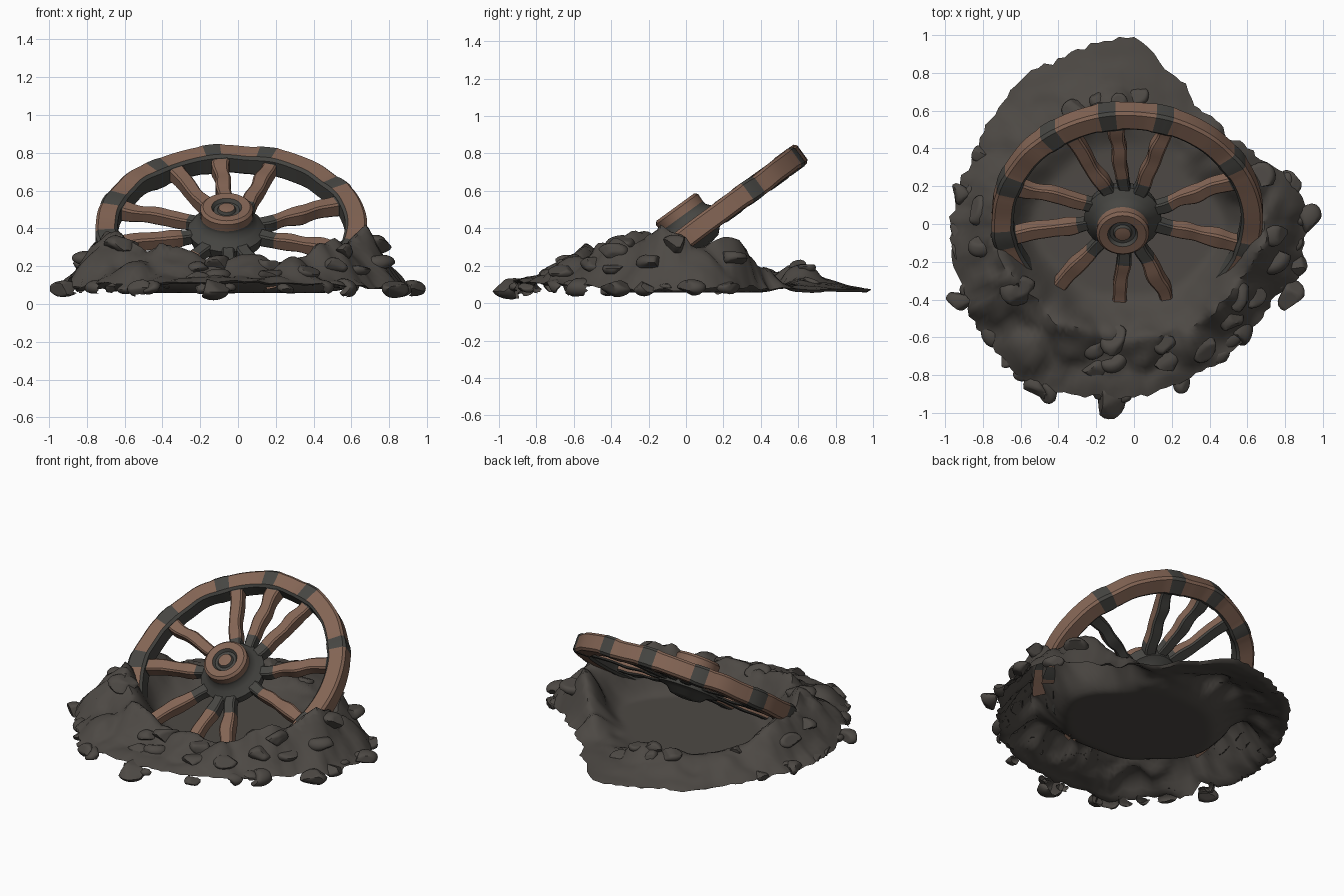
import bpy, bmesh, random
from math import sin, cos, pi, radians, floor, atan2, degrees, hypot
from mathutils import Vector, Matrix, noise

random.seed(4)
if "Cube" in bpy.data.objects:
    bpy.data.objects.remove(bpy.data.objects["Cube"])


def material(name, colour):
    m = bpy.data.materials.new(name)
    m.use_nodes = True
    m.diffuse_color = (*colour, 1)
    bsdf = next(n for n in m.node_tree.nodes if n.type == 'BSDF_PRINCIPLED')
    bsdf.inputs["Base Color"].default_value = (*colour, 1)
    bsdf.inputs["Roughness"].default_value = 0.9
    return m


WOOD = material("brown wood", (0.23, 0.13, 0.09))
IRON = material("dark iron", (0.062, 0.061, 0.055))
SOIL = material("dark soil", (0.074, 0.066, 0.058))


def finish(bm, name, mats, matrix=Matrix(), rule=None, angle=35):
    bmesh.ops.recalc_face_normals(bm, faces=bm.faces)
    if rule:
        for f in bm.faces:
            f.material_index = rule(f.calc_center_median(), f.normal)
    me = bpy.data.meshes.new(name)
    bm.to_mesh(me)
    bm.free()
    for m in mats:
        me.materials.append(m)
    ob = bpy.data.objects.new(name, me)
    bpy.context.collection.objects.link(ob)
    ob.matrix_world = matrix
    bpy.ops.object.select_all(action='DESELECT')
    ob.select_set(True)
    bpy.context.view_layer.objects.active = ob
    bpy.ops.object.shade_smooth_by_angle(angle=radians(angle))


def loft(bm, rings):
    """Skin a row of equal closed rings and cap both ends."""
    rows = [[bm.verts.new(p) for p in ring] for ring in rings]
    for a, b in zip(rows, rows[1:]):
        for i in range(len(a)):
            j = (i + 1) % len(a)
            bm.faces.new((a[i], a[j], b[j], b[i]))
    bm.faces.new(rows[0])
    bm.faces.new(rows[-1])


# ---------- ground: a hollow shell, a bowl with a raised crest ----------
# outline radius and crest height every 15 degrees, crest radius every 45
EDGE = [.92, .88, .74, .68, .69, .81, .99, .97, .97, .95, .93, .94,
        .97, .98, 1.0, .99, 1.02, .95, .92, .88, .85, .83, .84, .91]
CREST = [.3, .3, .28, .19, .1, .1, .13, .17, .19, .18, .21, .26,
         .31, .34, .35, .28, .25, .23, .22, .23, .23, .27, .32, .35]
CREST_R = [.69, .6, .63, .68, .76, .66, .6, .63]
# rounded lumps: x, y, radius, height
LUMPS = [(-.78, -.38, .14, .08), (-.32, -.6, .14, .06), (.66, -.1, .13, .04),
         (.6, .24, .14, .06), (-.74, .12, .13, .06), (.05, -.66, .12, .05),
         (-.1, .62, .11, .06), (.5, -.44, .13, .05), (-.7, -.26, .11, .05),
         (-.55, -.68, .12, .06), (.3, -.66, .11, .05), (.8, .1, .11, .06)]


def sample(table, a):
    x = a / (2 * pi) * len(table)
    i = floor(x)
    s = x - i
    s = s * s * (3 - 2 * s)
    n = len(table)
    return table[i % n] * (1 - s) + table[(i + 1) % n] * s


def outline(a):
    jag = noise.noise((cos(a) * 7, sin(a) * 7, 5)) + noise.noise((cos(a) * 17, sin(a) * 17, 8))
    return sample(EDGE, a) + 0.03 * jag


def height(r, a):
    edge = outline(a)
    top = sample(CREST, a)
    rc = min(sample(CREST_R, a), edge - 0.07)
    lip = 0.075 + 0.035 * max(0, -sin(a))
    p = Vector((r * cos(a), r * sin(a), 0))
    rough = noise.noise(p * 5) + 0.6 * noise.noise(p * 12)
    if r < rc:
        s = max(0, (r - rc + 0.24) / 0.24)
        s = s * s * (3 - 2 * s)
        z = 0.075 + (top - 0.075) * s + 0.03 * rough * s
    else:
        s = min(1, (r - rc) / (edge - rc))
        z = top + (lip - top) * s ** 0.85
        z = max(0.065, z + 0.22 * (top - 0.04) * rough * (1 - 0.5 * s))
    for x, y, size, up in LUMPS:
        d = hypot(p.x - x, p.y - y) / size
        if d < 1:
            z += up * (1 - d * d) ** 0.7
    return z


def remove_buried(bm, matrix=Matrix()):
    """Delete faces that lie wholly under the soil surface."""
    def sunk(v):
        p = matrix @ v.co
        r, a = hypot(p.x, p.y), atan2(p.y, p.x)
        return r < outline(a) and p.z < height(r, a) - 0.005
    hidden = {v for v in bm.verts if sunk(v)}
    bmesh.ops.delete(bm, geom=[f for f in bm.faces if all(v in hidden for v in f.verts)],
                     context='FACES')


STEPS = 160
angles = [2 * pi * i / STEPS for i in range(STEPS)]


def ground_ring(t, drop):
    ring = []
    for a in angles:
        r = t * outline(a)
        ring.append((r * cos(a), r * sin(a), height(r, a) - drop))
    return ring


bm = bmesh.new()
loft(bm, [ground_ring(j / 36, 0) for j in range(1, 37)]
     + [ground_ring(j / 36, 0.018) for j in range(35, 0, -1)])
finish(bm, "soil_mound", [SOIL], angle=50)


# ---------- wheel, built flat and then tilted ----------
def trim(bm, matrix):
    """Remove what would poke out below the soil."""
    inv = matrix.inverted()
    bmesh.ops.bisect_plane(bm, geom=bm.verts[:] + bm.edges[:] + bm.faces[:],
                           plane_co=inv @ Vector((0, 0, 0.062)),
                           plane_no=inv.to_3x3() @ Vector((0, 0, 1)), clear_inner=True)
    remove_buried(bm, matrix)


def section(w, h):
    """Rectangle with chamfered corners."""
    c = 0.25 * min(w, h)
    return [(w, h - c), (w - c, h), (c - w, h), (-w, h - c),
            (-w, c - h), (c - w, -h), (w - c, -h), (w, c - h)]


TILT = Matrix.Translation((-0.035, 0.04, 0.38)) @ Matrix.Rotation(radians(36), 4, 'X')
SPOKES = [23, 70, 96, 120, 161, 192, 231, 266, 291, 343]
BANDS = [33, 74, 99, 127, 160, 190, 222, 343]


def near_band(c):
    a = degrees(atan2(c[1], c[0]))
    return min(abs((a - b + 180) % 360 - 180) for b in BANDS) < 4.2


# rim: an arc whose buried part is left out
bm = bmesh.new()
rings = []
for i in range(113):
    a = radians(-50 + 280 * i / 112)
    wob = 0.007 * noise.noise((cos(a) * 4, sin(a) * 4, 1))
    band = 0.004 if near_band((cos(a), sin(a))) else 0
    rings.append([((0.66 + x + wob) * cos(a), (0.66 + x + wob) * sin(a), z + wob)
                  for x, z in section(0.058 + band, 0.058 + band)])
loft(bm, rings)
trim(bm, TILT)
finish(bm, "wheel_rim", [WOOD, IRON], TILT, lambda c, n: int(
    n.x * c.x + n.y * c.y < -0.4 * hypot(c.x, c.y) or near_band(c)))

# spokes: knobbly bars, thicker outward, with dark roots and undersides
for k, deg in enumerate(SPOKES):
    bm = bmesh.new()
    rings = []
    for i in range(21):
        r = 0.12 + 0.5 * i / 20
        side = 0.02 * noise.noise((r * 7, k * 3.1, 0))
        size = 0.033 + 0.008 * i / 20 + 0.01 * noise.noise((r * 9, k * 5.3, 2))
        rings.append([(r, x + side, z) for x, z in section(size, size)])
    loft(bm, rings)
    place = TILT @ Matrix.Rotation(radians(deg), 4, 'Z')
    trim(bm, place)
    reach = random.uniform(0.24, 0.31)
    finish(bm, "spoke_%d" % (k + 1), [WOOD, IRON], place,
           lambda c, n: int(c.x < reach or n.z < -0.2 or c.x > 0.59))

# hub: turned profile
bm = bmesh.new()
PROFILE = [(0.05, -0.1), (0.1, -0.09), (0.13, -0.06), (0.19, -0.045), (0.205, 0.02),
           (0.165, 0.055), (0.14, 0.085), (0.138, 0.105), (0.14, 0.15), (0.125, 0.165),
           (0.08, 0.163), (0.068, 0.145), (0.05, 0.145), (0.042, 0.16), (0.02, 0.163)]
loft(bm, [[(r * cos(i * pi / 14), r * sin(i * pi / 14), z) for i in range(28)]
          for r, z in PROFILE])


def hub_rule(c, n):
    r = hypot(c.x, c.y)
    return 0 if c.z > 0.11 and (r > 0.075 or r < 0.042) else 1


finish(bm, "wheel_hub", [WOOD, IRON], Matrix.Translation((-0.025, 0, 0)) @ TILT, hub_rule)


# ---------- rubble: stones chipped by random planes, half sunk ----------
def stone(bm, x, y, z, size):
    new = bmesh.ops.create_icosphere(bm, subdivisions=3, radius=1)["verts"]
    for _ in range(6):
        d = Vector([random.gauss(0, 1) for _ in range(3)]).normalized()
        cut = random.uniform(0.5, 0.75)
        for v in new:
            over = v.co.dot(d) - cut
            if over > 0:
                v.co -= d * over
    turn = Matrix.Rotation(random.uniform(0, 6), 3, 'Z')
    for v in new:
        q = turn @ Vector((v.co.x, v.co.y * 0.8, v.co.z * 0.55))
        v.co = q * size + Vector((x, y, z))


bm = bmesh.new()
# broken outer edge of the front and sides
for i in range(24):
    a = radians(150 + 235 * (i + random.random()) / 24)
    r = outline(a) - random.uniform(0.02, 0.07)
    stone(bm, r * cos(a), r * sin(a), 0.085, random.uniform(0.05, 0.08))
# stones in the slopes
for i in range(16):
    a = radians(random.uniform(150, 390))
    rc = sample(CREST_R, a)
    r = random.uniform(rc, max(rc, outline(a) - 0.1))
    stone(bm, r * cos(a), r * sin(a), height(r, a) - 0.02, random.uniform(0.07, 0.11))
# low stones at the back
for i in range(6):
    a = radians(random.uniform(88, 155))
    r = sample(CREST_R, a) + random.uniform(-0.03, 0.04)
    stone(bm, r * cos(a), r * sin(a), height(r, a) - 0.01, random.uniform(0.05, 0.08))
# pieces jutting past the edge
for x, y, s in [(.92, .03, .085), (.83, -.38, .09), (.25, -.84, .06), (.85, -.22, .08),
                (-.13, -.93, .11), (-.5, -.87, .09), (-.92, -.41, .08), (.55, -.56, .1)]:
    stone(bm, x, y, 0.08, s)
remove_buried(bm)
finish(bm, "rubble", [SOIL], angle=45)
